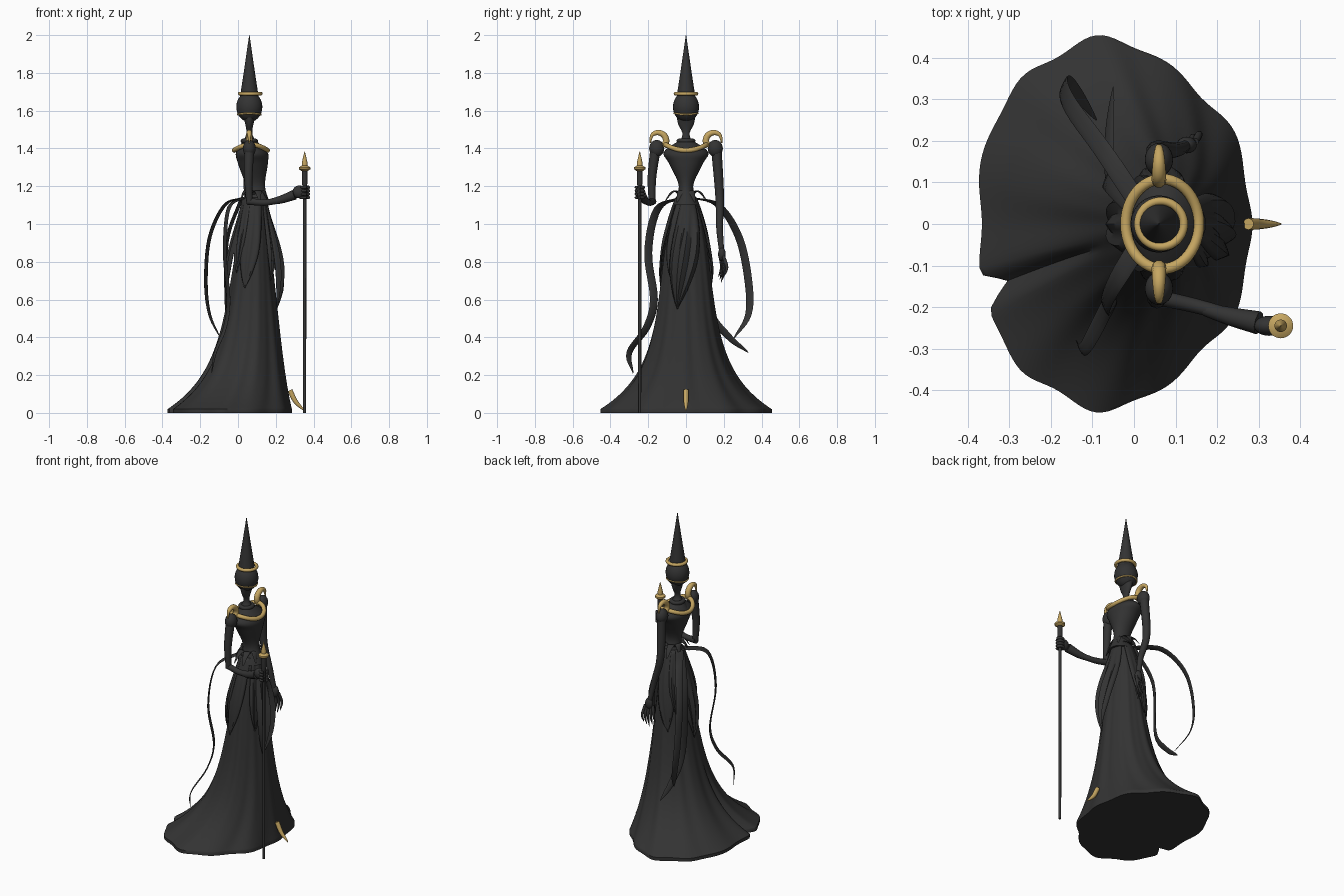
import bpy, bmesh
from math import sin, cos, pi, exp, radians
from mathutils import Vector

cube = bpy.data.objects.get("Cube")
if cube:
    bpy.data.objects.remove(cube, do_unlink=True)


def material(name, red, green, blue):
    mat = bpy.data.materials.new(name)
    mat.use_nodes = True
    mat.diffuse_color = (red, green, blue, 1)
    node = mat.node_tree.nodes["Principled BSDF"]
    node.inputs["Base Color"].default_value = mat.diffuse_color
    node.inputs["Roughness"].default_value = .7
    return mat


black = material("black cloth", .033, .033, .033)
gold = material("old gold", .56, .38, .12)


def finish(bm, name, mat):
    bmesh.ops.recalc_face_normals(bm, faces=bm.faces)
    mesh = bpy.data.meshes.new(name)
    bm.to_mesh(mesh)
    bm.free()
    mesh.materials.append(mat)
    ob = bpy.data.objects.new(name, mesh)
    bpy.context.collection.objects.link(ob)
    bpy.ops.object.select_all(action="DESELECT")
    bpy.context.view_layer.objects.active = ob
    ob.select_set(True)
    bpy.ops.object.shade_smooth_by_angle(angle=radians(50))
    return ob


def skin(name, rings, mat):
    """Join rings of points into a capped tube."""
    bm = bmesh.new()
    rows = [[bm.verts.new(point) for point in ring] for ring in rings]
    count = len(rows[0])
    for upper, lower in zip(rows, rows[1:]):
        for i in range(count):
            j = (i + 1) % count
            bm.faces.new((upper[i], upper[j], lower[j], lower[i]))
    bm.faces.new(rows[0])
    bm.faces.new(rows[-1])
    return finish(bm, name, mat)


def smooth(points, steps):
    """Rounded path through the given points."""
    v = [Vector(point) for point in points]
    v = [v[0] * 2 - v[1]] + v + [v[-1] * 2 - v[-2]]
    path = []
    for before, start, end, after in zip(v, v[1:], v[2:], v[3:]):
        leave, arrive = (end - before) / 2, (after - start) / 2
        for k in range(steps):
            t = k / steps
            ease = t * t * (3 - 2 * t)
            path.append(start.lerp(end, ease) + leave * t * (1 - t) ** 2 - arrive * t * t * (1 - t))
    return path + [v[-2]]


def turn(count):
    return [2 * pi * k / count for k in range(count)]


def sweep(name, points, mat, start, end, power=1, across=(0, 1, 0), flat=1):
    """Tapering tube along a path; flat squeezes it to a ribbon."""
    path = smooth(points, 6)
    last = len(path) - 1
    rings = []
    for i, point in enumerate(path):
        along = (path[min(i + 1, last)] - path[max(i - 1, 0)]).normalized()
        side = Vector(across)
        side = (side - along * side.dot(along)).normalized()
        depth = along.cross(side) * flat
        size = start + (end - start) * (i / last) ** power
        rings.append([point + (side * cos(a) + depth * sin(a)) * size for a in turn(10)])
    return skin(name, rings, mat)


def loft(name, rows, mat, x, y=0, lean=0, steps=1):
    """Stack of ellipses from (height, x radius, y radius)."""
    top = rows[0][0]
    rings = [[(x + lean * (top - z) + a * cos(t), y + b * sin(t), z) for t in turn(32)]
             for z, a, b in smooth(rows, steps)]
    return skin(name, rings, mat)


def band(name, x, z, rx, ry, thick, mat, sag=0):
    """Elliptical hoop that dips at front and back."""
    bpy.ops.mesh.primitive_torus_add(major_radius=1, minor_radius=.1)
    ob = bpy.context.object
    ob.name = name
    for vert in ob.data.vertices:
        flat = Vector((vert.co.x, vert.co.y, 0))
        way = flat.normalized()
        grow = (flat.length - 1) * thick * 10
        vert.co = (x + way.x * (rx + grow), way.y * (ry + grow), z + vert.co.z * thick * 10 - sag * way.x ** 2)
    ob.data.materials.append(mat)
    bpy.ops.object.shade_smooth_by_angle(angle=radians(60))


def ball(name, centre, scale, mat):
    bm = bmesh.new()
    bmesh.ops.create_uvsphere(bm, u_segments=24, v_segments=14, radius=1)
    bmesh.ops.scale(bm, vec=scale, verts=bm.verts)
    bmesh.ops.translate(bm, vec=centre, verts=bm.verts)
    return finish(bm, name, mat)


waist, hem = 1.14, .02
head_x = .06


def gown_point(angle, z, out=0):
    """Point on the folded, trailing gown, pushed outward by out."""
    flare = exp(-z / .18)
    back = .14 * z - .13 - .28 * flare
    front = .26 - .1 * z + .03 * flare
    half = (.18 - .075 * z + .29 * flare - .015 * z ** 8) * (1 - .12 * flare * cos(angle))
    low = 1 - z / waist
    folds = .5 * cos(11 * angle + 2 * z) - .5 * cos(6 * angle - 3 * z) + .3 * cos(19 * angle) * (1 - flare)
    split = exp(-((angle % (2 * pi) - 1.11 * pi) / .06) ** 2) * max(0, low - .6) / 2
    swell = 1 + folds * (.02 + .015 * low) - split
    return Vector(((back + front) / 2 + ((front - back) / 2 * swell + out) * cos(angle),
                   (half * swell + out) * sin(angle), z))


# Gown with a flat underside
rows = [[gown_point(a, hem + (waist - hem) * (1 - k / 36) ** 1.5) for a in turn(144)] for k in range(37)]
rows.append([Vector((point.x, point.y, 0)) for point in rows[-1]])
skin("gown", rows, black)


def panel(name, angle, half, bottom, flare, lean=0):
    """Pointed cloth hanging over the gown."""
    bm = bmesh.new()
    across, down = 12, 18
    grid = []
    for i in range(down + 1):
        t = i / down
        width = half * (1 - t ** 3) + .01
        z = waist + (bottom - waist) * t
        row = []
        for j in range(across + 1):
            s = 2 * j / across - 1
            out = .005 + flare * sin(pi * t ** 1.4) * (1 + cos(3 * pi * s) / 4)
            row.append(bm.verts.new(gown_point(angle + lean * t + width * s, z, out)))
        grid.append(row)
    for upper, lower in zip(grid, grid[1:]):
        for j in range(across):
            bm.faces.new((upper[j], upper[j + 1], lower[j + 1], lower[j]))
    finish(bm, name, black).modifiers.new("thickness", "SOLIDIFY").thickness = .005


panel("front_drape", .2, .6, .55, .045, -.5)
panel("front_under_drape", -.3, .5, .7, .025, -.3)
panel("back_drape", pi, .6, .6, .03)

# Petals curling out at the waist
for a in turn(8):
    a += pi / 8
    path = [(.085 + (.03 + .05 * u) * cos(a), (.025 + .1 * u) * sin(a), waist + .035 * sin(4 * u))
            for u in (0, .3, .6, 1)]
    sweep("waist_petal", path, black, .022, .002, 3, (-sin(a), cos(a), 0), .2)

# Bodice, neck and head
loft("bodice", [(1.44, .03, .04), (1.38, .083, .118), (1.32, .079, .09), (1.2, .052, .038), (1.1, .072, .07)],
     black, .067, lean=.1, steps=5)
loft("neck_and_face", [(1.4, .06, .06), (1.47, .018, .019), (1.53, .022, .042), (1.58, .04, .05)],
     black, head_x, steps=5)
ball("head_bulb", (head_x, 0, 1.62), (.069, .069, .08), black)
loft("pointed_hat", [(1.67, .05, .05), (1.8, .03, .03), (2, .001, .001)], black, head_x)
band("hat_band", head_x + .005, 1.69, .055, .055, .01, gold)
band("brow_band", head_x, 1.586, .061, .061, .005, gold, .006)
band("collar", .068, 1.42, .088, .108, .013, gold, .03)
band("neck_ruff", head_x, 1.44, .034, .038, .012, black)

# Mirrored shoulders, horns and side drapes
for side, label in ((1, "left"), (-1, "right")):
    ball(label + "_shoulder", (head_x, side * .155, 1.4), (.034, .04, .045), black)
    arc = [(head_x, side * (.148 - .043 * cos(a)), 1.44 + .044 * sin(a)) for a in (-.8, 0, .8, 1.6, 2.4, 3.4)]
    sweep(label + "_horn", arc, gold, .018, .003, 3, (1, 0, 0))
    panel(label + "_hip_drape", side * 1.6, .6, .66, .014, side * .3)
    panel(label + "_back_drape", side * 2.4, .45, .74, .02)

# Bent arm gripping the staff
staff_x, staff_y = .353, -.245
sweep("right_upper_arm", [(head_x, -.16, 1.41), (.055, -.18, 1.25), (.06, -.18, 1.12)], black, .028, .018)
sweep("right_forearm", [(.05, -.175, 1.12), (.16, -.2, 1.115), (.3, -.24, 1.15)], black, .019, .016)
sweep("right_cuff", [(.17, -.205, 1.117), (.23, -.222, 1.13), (.3, -.238, 1.155)], black, .016, .028)
ball("right_palm", (.325, staff_y, 1.17), (.036, .024, .034), black)
for k in range(4):
    curl = [(staff_x + .021 * cos(a), staff_y + .021 * sin(a), 1.14 + .018 * k) for a in turn(6)]
    sweep("right_finger", curl, black, .009, .007, across=(0, 0, 1))

# Hanging arm with long fingers
hand = Vector((.127, .19, .84))
sweep("left_arm", [(head_x, .16, 1.41), (.055, .178, 1.15), (.1, .178, .98), hand], black, .028, .013)
ball("left_palm", hand, (.024, .02, .036), black)
for k in range(-2, 3):
    root = hand + Vector((.01 * k, .004 * k, -.01))
    knuckle = root + Vector((.005 * k, .012 + .003 * k, -.06))
    tip = knuckle + Vector((0, -.016, -.08 + .015 * abs(k)))
    sweep("left_finger", [root, knuckle, tip], black, .009, .001, 3)


# Staff
def turned(name, profile, mat):
    loft(name, [(z, r, r) for z, r in profile], mat, staff_x, staff_y)


turned("staff", [(0, .008), (1.21, .009)], black)
turned("staff_socket", [(1.2, .012), (1.22, .015), (1.29, .015)], black)
turned("staff_disc", [(1.28, .016), (1.29, .03), (1.3, .03), (1.31, .014)], gold)
turned("staff_tip", [(1.3, .014), (1.325, .015), (1.385, .001)], gold)

# Trailing sashes
sashes = {
    "left_long_sash": [(.03, .02, waist), (-.07, .17, 1.1), (-.15, .28, .93), (-.17, .33, .7),
                       (-.15, .33, .52), (-.09, .25, .39)],
    "left_short_sash": [(.02, .02, waist), (-.06, .1, .9), (-.06, .12, .56), (-.06, .22, .41), (-.05, .33, .32)],
    "right_sash": [(.03, -.02, waist), (-.05, -.15, 1.08), (-.07, -.2, .85), (-.05, -.17, .6),
                   (-.07, -.21, .45), (-.12, -.3, .32), (-.14, -.28, .21)],
}
for name, path in sashes.items():
    slant = 1 if name.startswith("left") else -1
    sweep(name, path, black, .023, .002, 7, (.4, .9 * slant, 0), .18)

# Curled shoe tip
sweep("shoe_tip", [(.275, 0, .12), (.305, 0, .06), (.353, 0, .01)], gold, .014, .002, 3)
